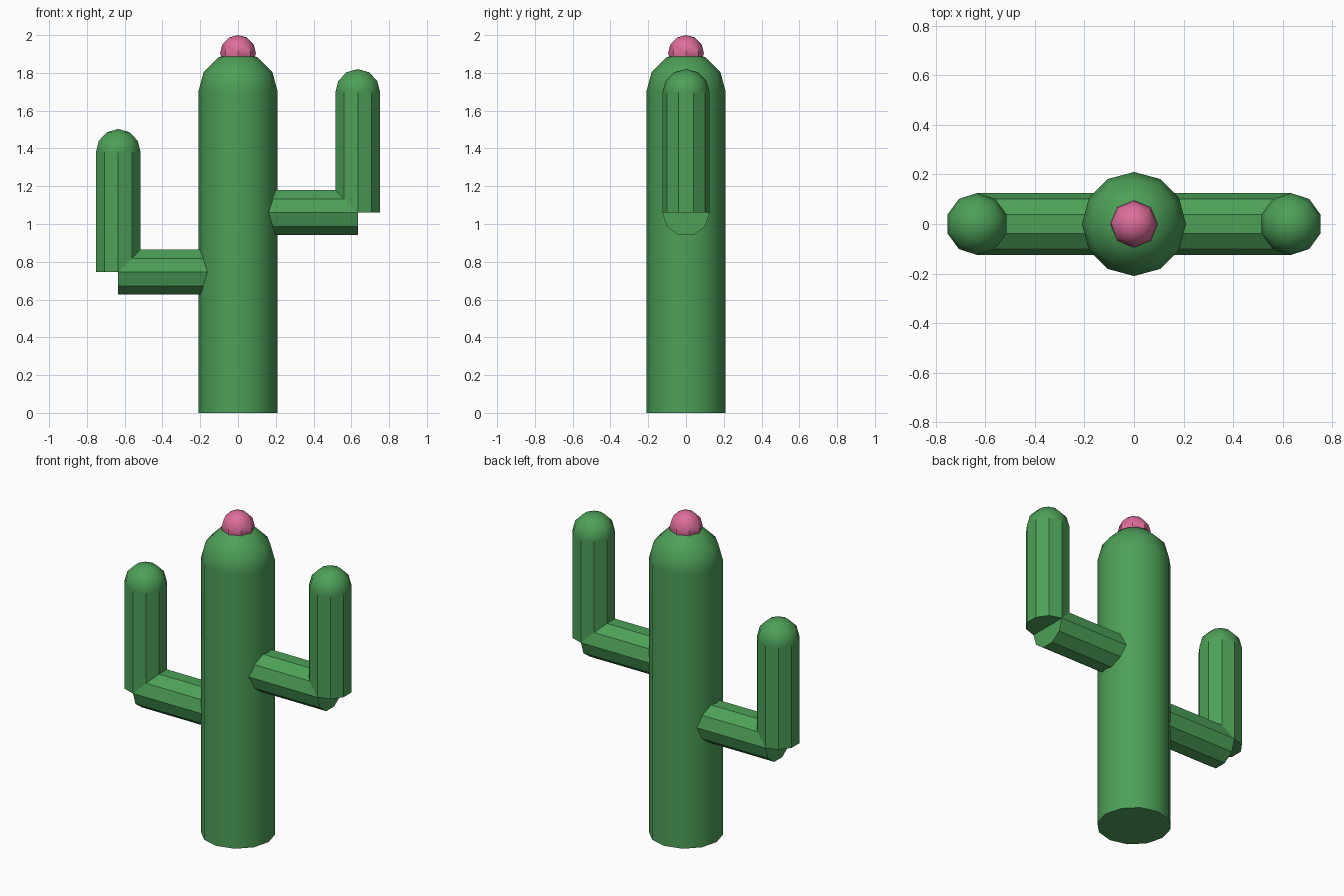
import bpy, bmesh, math
from mathutils import Matrix, Vector

cube = bpy.data.objects.get("Cube")
if cube:
    bpy.data.objects.remove(cube, do_unlink=True)


def make_material(name, color):
    mat = bpy.data.materials.new(name)
    mat.use_nodes = True
    mat.diffuse_color = color
    mat.node_tree.nodes["Principled BSDF"].inputs["Base Color"].default_value = color
    return mat


GREEN = make_material("cactus green", (0.074, 0.35, 0.098, 1))
PINK = make_material("flower pink", (0.73, 0.155, 0.33, 1))


def finish(name, bm, mat, angle):
    """Turn a bmesh into a shaded object."""
    mesh = bpy.data.meshes.new(name)
    bm.to_mesh(mesh)
    bm.free()
    mesh.materials.append(mat)
    obj = bpy.data.objects.new(name, mesh)
    bpy.context.collection.objects.link(obj)
    bpy.ops.object.select_all(action="DESELECT")
    obj.select_set(True)
    bpy.context.view_layer.objects.active = obj
    bpy.ops.object.shade_smooth_by_angle(angle=math.radians(angle))


def tube(name, start, end, radius, sides):
    """Capped cylinder between two points, upright or along x."""
    start, end = Vector(start), Vector(end)
    axis = end - start
    turn = Matrix.Rotation(math.atan2(axis.x, axis.z), 4, "Y")
    bm = bmesh.new()
    bmesh.ops.create_cone(bm, cap_ends=True, segments=sides, radius1=radius,
                          radius2=radius, depth=axis.length,
                          matrix=Matrix.Translation((start + end) / 2) @ turn)
    finish(name, bm, GREEN, 32)


def ball(name, center, radius, sides, mat, angle=40):
    bm = bmesh.new()
    bmesh.ops.create_uvsphere(bm, u_segments=sides, v_segments=6, radius=radius,
                              matrix=Matrix.Translation(center))
    finish(name, bm, mat, angle)


# Trunk with rounded top
tube("trunk", (0, 0, 0), (0, 0, 1.7), 0.21, 12)
ball("trunk_dome", (0, 0, 1.7), 0.21, 12, GREEN)

# Arms: a horizontal branch, an upright stem and its rounded tip
for side, x, low, high in (("left", 0.634, 1.06, 1.695), ("right", -0.634, 0.745, 1.378)):
    tube(side + "_branch", (0, 0, low), (x, 0, low), 0.125, 10)
    tube(side + "_stem", (x, 0, low), (x, 0, high), 0.125, 10)
    ball(side + "_stem_dome", (x, 0, high), 0.125, 10, GREEN)

# Flower on top
ball("flower", (0, 0, 1.905), 0.095, 8, PINK)
